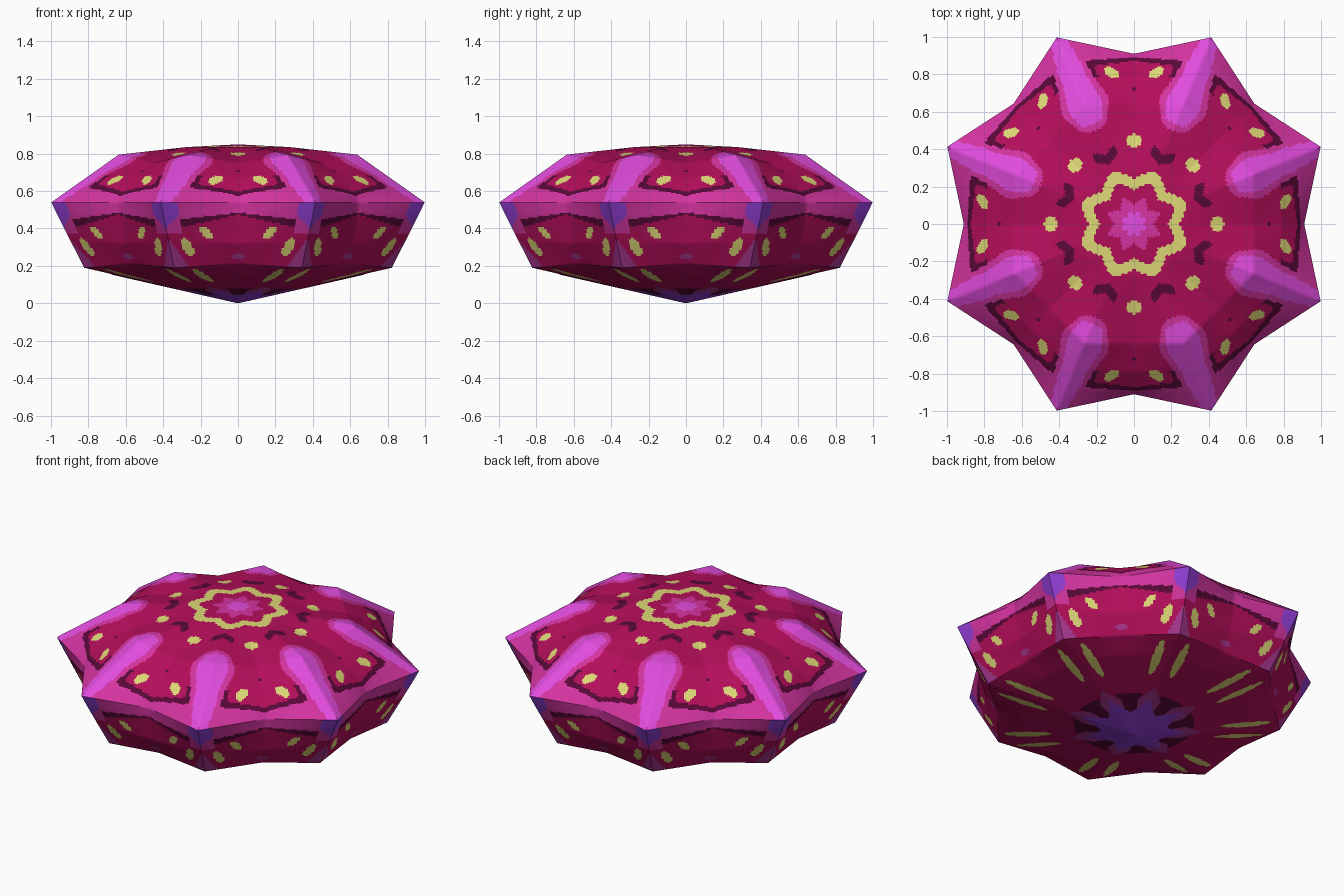
import bpy, bmesh, math

if "Cube" in bpy.data.objects:
    bpy.data.objects.remove(bpy.data.objects["Cube"])

# ---- materials (flat colours, given as sRGB and converted to linear) ----
COLOURS = [("crimson", (180, 14, 90)), ("dark_maroon", (88, 8, 55)),
           ("pale_yellow", (222, 216, 118)), ("bright_orchid", (226, 76, 222)),
           ("hot_pink", (212, 52, 160)), ("violet", (145, 62, 212)),
           ("mauve", (170, 55, 145))]
CRIMSON, DARK, YELLOW, ORCHID, PINK, VIOLET, MAUVE = range(7)


def linear(c):
    c /= 255
    return c / 12.92 if c <= 0.04045 else ((c + 0.055) / 1.055) ** 2.4


def make_materials(obj):
    for name, rgb in COLOURS:
        m = bpy.data.materials.new(name)
        m.diffuse_color = (*[linear(c) for c in rgb], 1)
        m.use_nodes = True
        m.node_tree.nodes["Principled BSDF"].inputs["Base Color"].default_value = m.diffuse_color
        obj.data.materials.append(m)


# ---- profiles (radius, height): sharp along a point, rounded along a notch ----
RIDGE = [(0, .85), (.30, .835), (.69, .795), (.83, .703), (.97, .612), (1.08, .54),
         (1.045, .472), (.97, .335), (.89, .19), (.71, .152), (0, 0)]
NOTCH = [(0, .85), (.28, .835), (.64, .75), (.79, .67), (.88, .59), (.91, .54),
         (.905, .465), (.87, .32), (.80, .21), (.67, .152), (0, 0)]
STEPS = [22, 28, 10, 12, 12, 8, 14, 12, 12, 44]
TOP_ROWS = sum(STEPS[:5])
SIDE_ROWS = sum(STEPS[:8])
HALF = 28                       # columns from notch to point
SECTOR = math.pi / 4


def resample(profile):
    pts = [profile[0]]
    for (r0, z0), (r1, z1), n in zip(profile, profile[1:], STEPS):
        pts += [(r0 + (r1 - r0) * i / n, z0 + (z1 - z0) * i / n) for i in range(1, n + 1)]
    return pts


def ellipse(px, py, cx, cy, a, b, ang):
    """True inside an ellipse whose long axis a is turned by ang degrees."""
    c, s = math.cos(math.radians(ang)), math.sin(math.radians(ang))
    dx, dy = px - cx, py - cy
    return ((dx * c + dy * s) / a) ** 2 + ((dy * c - dx * s) / b) ** 2 < 1


def lerp_table(x, table):
    for (x0, y0), (x1, y1) in zip(table, table[1:]):
        if x0 <= x <= x1:
            return y0 + (y1 - y0) * (x - x0) / (x1 - x0)
    return -1


LEAF = [(.54, .03), (.57, .08), (.68, .135), (.76, .115), (.82, .10), (.95, .09), (1.1, .05)]


def top_colour(r, w, v, off, ta, to):
    # centre star and yellow star ring
    if r < .10 + .05 * w:
        return ORCHID if r < .05 + .02 * w else PINK
    if .18 + .055 * w < r < .24 + .065 * w:
        return YELLOW
    # spots
    if ellipse(v, off, .445, 0, .035, .042, 0) or ellipse(v, off, .81, .12, .045, .024, 58):
        return YELLOW
    if ellipse(v, off, .72, 0, .013, .013, 0):
        return DARK
    # pink rim, then the leaf on every star point
    leaf = lerp_table(ta, LEAF)
    if to < leaf:
        return ORCHID if to < leaf * .7 and ta > .58 else PINK
    if v > .89 - .06 * off:
        return PINK
    # dark outline, thicker towards the points
    if v > .873 - .13 * off or (ta > .80 and to < leaf + .025):
        return DARK
    # dark chevrons inside the points
    if to < .065 and abs(ta - .37 - .6 * to) < .027:
        return DARK
    return CRIMSON


def side_colour(z, off, to):
    # violet heart under each point
    if to < .08 * min(1, (z - .40) / .08):
        return VIOLET
    if z > .485 - .12 * off or (to < .07 and z > .37):
        return PINK
    if z > .472 - .22 * off and to > .06:
        return DARK
    if ellipse(z, off, .375, .17, .042, .022, 45) or ellipse(z, to, .30, .085, .05, .024, -15):
        return YELLOW
    if z < .33 and to < .055 * (.35 - z) / .12 or ellipse(z, off, .25, 0, .015, .035, 0):
        return MAUVE
    return CRIMSON


def bottom_colour(r, w, ta, to):
    if r < .20 + .12 * w * w:
        return VIOLET
    if r < .28 + .13 * w * w:
        return MAUVE if w > .4 else DARK
    if r < .35 and w < .6:
        return DARK
    if ellipse(ta, to, .66, .07, .15, .025, 3):
        return YELLOW
    return CRIMSON


def face_colour(c, row):
    r = math.hypot(c.x, c.y)
    d = abs((math.atan2(c.y, c.x) + SECTOR / 2) % SECTOR - SECTOR / 2)
    e = SECTOR / 2 - d
    w = d / (SECTOR / 2)
    v, off, ta, to = r * math.cos(d), r * math.sin(d), r * math.cos(e), r * math.sin(e)
    if row < TOP_ROWS:
        return top_colour(r, w, v, off, ta, to)
    if row < SIDE_ROWS:
        return side_colour(c.z, off, to)
    return bottom_colour(r, w, ta, to)


# ---- eight-pointed shell, ruled between ridge and notch profiles ----
def build_shell():
    bm = bmesh.new()
    ridge, notch = resample(RIDGE), resample(NOTCH)
    n = len(ridge)
    cols = 16 * HALF
    top, bottom = bm.verts.new((0, 0, .85)), bm.verts.new((0, 0, 0))
    rings = []
    for i in range(1, n - 1):
        ring = []
        for j in range(cols):
            k, u = j // HALF, (j % HALF) / HALF
            ends = []
            for q in (k, k + 1):
                r, z = (ridge if q % 2 else notch)[i]
                a = q * SECTOR / 2
                ends.append((r * math.cos(a), r * math.sin(a), z))
            ring.append(bm.verts.new([p + (s - p) * u for p, s in zip(*ends)]))
        rings.append(ring)

    def add(verts, row):
        f = bm.faces.new(verts)
        f.material_index = face_colour(f.calc_center_median(), row)

    for j in range(cols):
        m = (j + 1) % cols
        add((top, rings[0][j], rings[0][m]), 0)
        for i in range(len(rings) - 1):
            a, b = rings[i], rings[i + 1]
            add((a[j], b[j], b[m], a[m]), i + 1)
        add((rings[-1][j], bottom, rings[-1][m]), n)
    bmesh.ops.recalc_face_normals(bm, faces=bm.faces)
    mesh = bpy.data.meshes.new("star_shell")
    bm.to_mesh(mesh)
    bm.free()
    obj = bpy.data.objects.new("star_shell", mesh)
    bpy.context.collection.objects.link(obj)
    make_materials(obj)
    return obj


shell = build_shell()
bpy.context.view_layer.objects.active = shell
shell.select_set(True)
bpy.ops.object.shade_smooth_by_angle(angle=math.radians(40))
